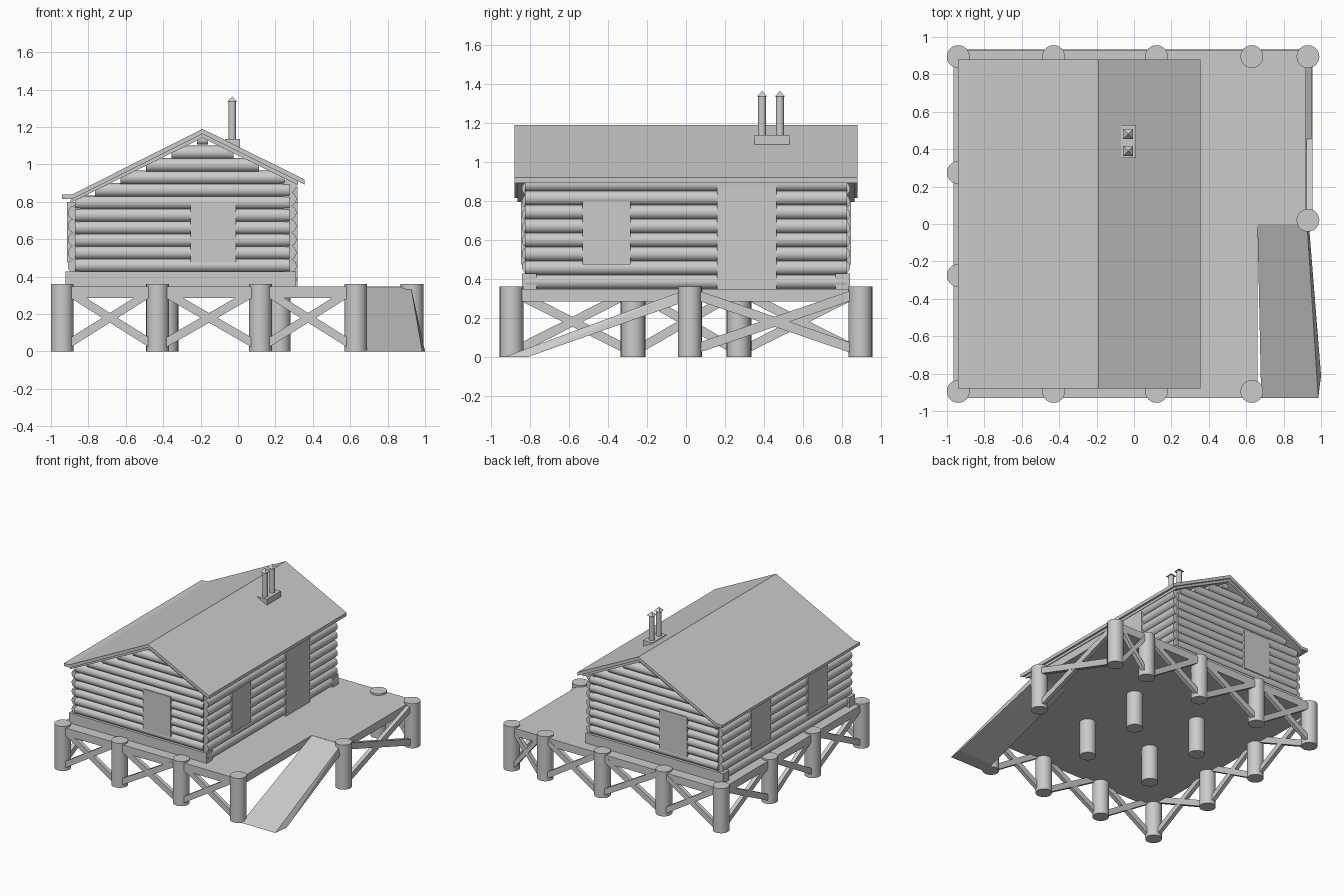
import bpy, bmesh, math
from mathutils import Vector, Matrix

if "Cube" in bpy.data.objects:
    bpy.data.objects.remove(bpy.data.objects["Cube"])


def finish(name, bm, smooth=False):
    bmesh.ops.recalc_face_normals(bm, faces=bm.faces)
    me = bpy.data.meshes.new(name)
    bm.to_mesh(me)
    bm.free()
    ob = bpy.data.objects.new(name, me)
    bpy.context.collection.objects.link(ob)
    if smooth:
        bpy.ops.object.select_all(action='DESELECT')
        ob.select_set(True)
        bpy.context.view_layer.objects.active = ob
        bpy.ops.object.shade_smooth_by_angle(angle=math.radians(40))
    return ob


def box(name, x0, x1, y0, y1, z0, z1):
    bm = bmesh.new()
    bmesh.ops.create_cube(bm, size=1, matrix=Matrix.Translation(((x0+x1)/2, (y0+y1)/2, (z0+z1)/2))
                          @ Matrix.Diagonal((x1-x0, y1-y0, z1-z0, 1)))
    return finish(name, bm)


def rod(name, a, b, r, sides=16):
    a, b = Vector(a), Vector(b)
    d = b - a
    bm = bmesh.new()
    bmesh.ops.create_cone(bm, cap_ends=True, segments=sides, radius1=r, radius2=r, depth=d.length,
                          matrix=Matrix.Translation((a+b)/2) @ d.to_track_quat('Z', 'Y').to_matrix().to_4x4())
    return finish(name, bm, True)


def prism(name, profile, axis, lo, hi):
    """Extrude a 2D outline along x, y or z."""
    bm = bmesh.new()
    place = {'x': lambda u, v: (lo, u, v), 'y': lambda u, v: (u, lo, v), 'z': lambda u, v: (u, v, lo)}[axis]
    f = bm.faces.new([bm.verts.new(place(u, v)) for u, v in profile])
    ext = bmesh.ops.extrude_face_region(bm, geom=[f])
    step = {'x': (hi-lo, 0, 0), 'y': (0, hi-lo, 0), 'z': (0, 0, hi-lo)}[axis]
    bmesh.ops.translate(bm, vec=step, verts=[v for v in ext['geom'] if isinstance(v, bmesh.types.BMVert)])
    return finish(name, bm)


def cross_brace(p, q, axis, depth):
    """Two crossed planks between posts at p and q along x or y."""
    w, t = 0.026, 0.016
    for z0, z1, off in ((0.045, 0.315, 0.0), (0.315, 0.045, 0.003)):
        outline = [(p, z0-w), (q, z1-w), (q, z1+w), (p, z0+w)]
        prism("cross_brace", outline, 'y' if axis == 'x' else 'x', depth-t+off, depth+t+off)


# Deck with the corner cut out for the ramp
prism("deck", [(-0.965, -0.93), (0.66, -0.93), (0.66, 0), (0.92, 0), (0.92, 0.93), (-0.965, 0.93)],
      'z', 0.285, 0.347)

# Posts round the edge and under the middle
row = [-0.94, -0.43, 0.12, 0.63]
side = [-0.89, -0.275, 0.275, 0.89]
posts = [(x, -0.895) for x in row] + [(x, 0.895) for x in row + [0.93]]
posts += [(-0.94, -0.275), (-0.94, 0.275), (0.93, 0.02)]
for x, y in posts:
    rod("post", (x, y, 0), (x, y, 0.36), 0.061, 24)
for x in (-0.38, 0.22):
    for y in (-0.27, 0.27):
        rod("inner_post", (x, y, 0), (x, y, 0.3), 0.061, 24)

# Crossed planks between neighbouring posts
for a, b in zip(row, row[1:]):
    cross_brace(a+0.04, b-0.04, 'x', -0.915)
back = row + [0.93]
for a, b in zip(back, back[1:]):
    cross_brace(a+0.04, b-0.04, 'x', 0.915)
for a, b in zip(side, side[1:]):
    cross_brace(a+0.04, b-0.04, 'y', -0.95)
cross_brace(0.06, 0.85, 'y', 0.935)

# Ramp
bm = bmesh.new()
for co in [(0.66, 0, 0.345), (0.925, 0, 0.345), (0.68, -0.93, 0), (0.985, -0.93, 0),
           (0.66, 0, 0.285), (0.935, 0, 0.285), (0.68, -0.82, 0), (1.0, -0.81, 0)]:
    bm.verts.new(co)
bmesh.ops.convex_hull(bm, input=bm.verts)
finish("ramp", bm)

# Gable walls: sill, then logs shortened under the roof slopes
XL, XR, Y, R = -0.872, 0.275, 0.805, 0.037
RIDGE = -0.19
for s in (-1, 1):
    box("gable_sill", XL-0.05, XR+0.035, s*Y-0.037, s*Y+0.037, 0.345, 0.428)
    for k in range(11):
        z = 0.461 + 0.067*k
        half = (1.145 - z) / 0.49
        x0, x1 = max(XL, RIDGE-half), min(XR, RIDGE+half)
        if x1 - x0 > 0.05:
            rod("gable_log", (x0, s*Y, z), (x1, s*Y, z), R if k < 10 else 0.025)

# Long side walls, the left one lower
for x, n in ((XL, 6), (XR, 8)):
    for k in range(n):
        z = 0.385 + 0.0715*k
        if z + R < 0.93:
            rod("side_log", (x, -0.825, z), (x, 0.825, z), R+0.001)

# Windows and door
box("front_window", -0.255, -0.01, -0.847, -0.79, 0.475, 0.80)
box("back_window", -0.60, -0.355, 0.79, 0.847, 0.475, 0.80)
box("right_window", 0.26, 0.317, -0.53, -0.285, 0.475, 0.80)
box("right_door", 0.26, 0.317, 0.16, 0.465, 0.347, 0.88)
for y in (0.22, -0.50):
    box("left_window", XL-0.042, XL+0.015, y, y+0.25, 0.475, 0.80)

# Roof sheet with a flat lip on the left eave, and a lining below it
prism("roof", [(-0.94, 0.838), (-0.89, 0.838), (RIDGE, 1.19), (0.355, 0.92), (0.355, 0.893),
               (RIDGE, 1.163), (-0.885, 0.815), (-0.94, 0.815)], 'y', -0.88, 0.88)
prism("roof_lining", [(-0.895, 0.81), (RIDGE, 1.165), (0.32, 0.912), (0.32, 0.89),
                      (RIDGE, 1.142), (-0.895, 0.795)], 'y', -0.865, 0.865)

# Chimney base, pipes and pointed caps
box("chimney_base", -0.07, 0.012, 0.352, 0.53, 1.085, 1.137)
for y in (0.39, 0.482):
    rod("chimney_pipe", (-0.031, y, 1.12), (-0.031, y, 1.338), 0.021)
    bm = bmesh.new()
    bmesh.ops.create_cone(bm, cap_ends=True, segments=4, radius1=0.038, radius2=0, depth=0.028,
                          matrix=Matrix.Translation((-0.031, y, 1.35)) @ Matrix.Rotation(math.pi/4, 4, 'Z'))
    finish("chimney_cap", bm)
